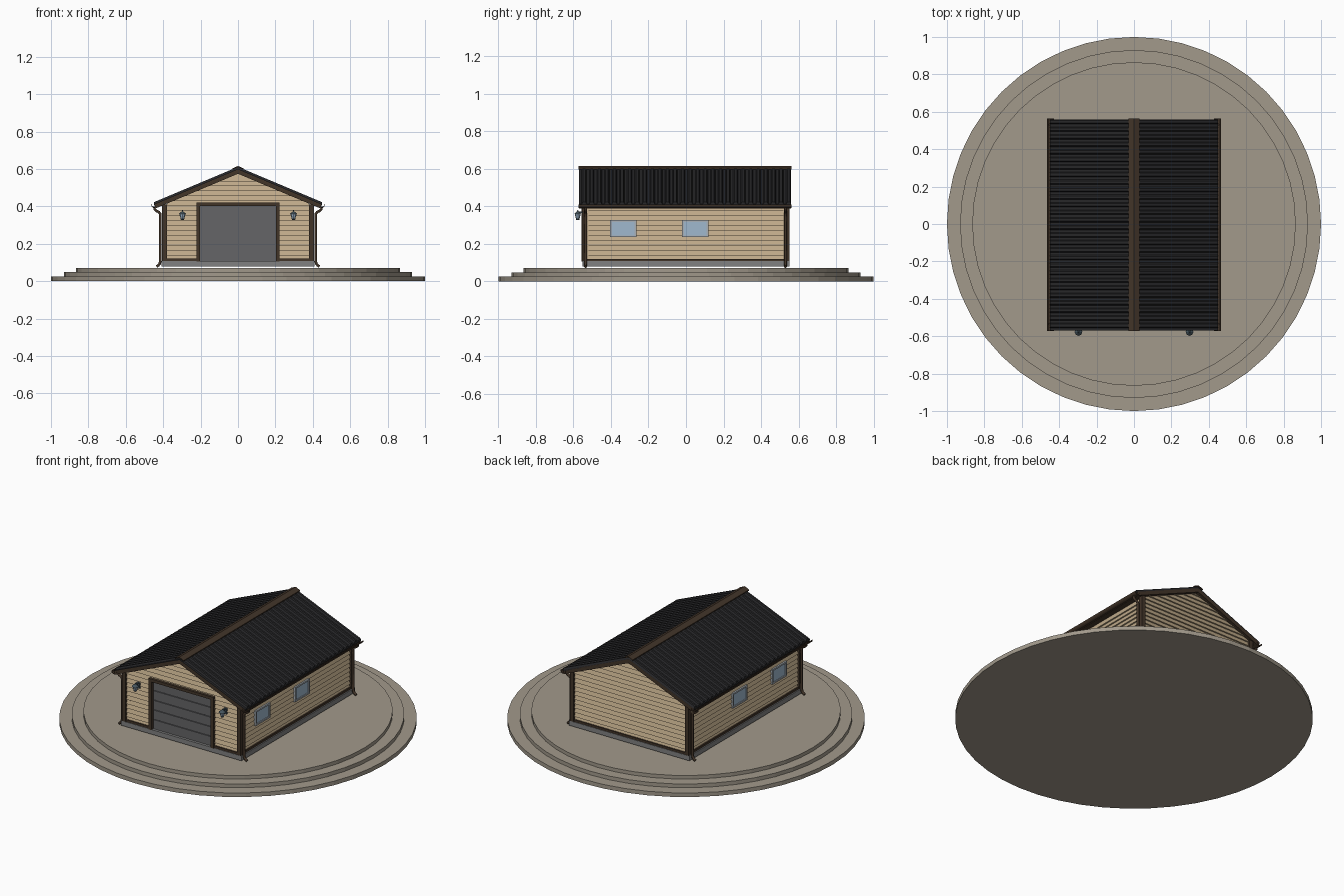
import bpy, bmesh, math
from mathutils import Matrix, Vector

if "Cube" in bpy.data.objects:
    bpy.data.objects.remove(bpy.data.objects["Cube"])


def material(name, r, g, b):
    m = bpy.data.materials.new(name)
    m.diffuse_color = (r, g, b, 1)
    m.use_nodes = True
    m.node_tree.nodes["Principled BSDF"].inputs["Base Color"].default_value = m.diffuse_color
    return m


STONE = material("stone", 0.36, 0.32, 0.26)
CONCRETE = material("concrete", 0.22, 0.22, 0.22)
SIDING = material("siding", 0.52, 0.40, 0.25)
BROWN = material("brown", 0.055, 0.035, 0.022)
BLACK = material("roof_black", 0.02, 0.02, 0.022)
DOOR = material("door_grey", 0.13, 0.13, 0.135)
FRAME = material("window_frame", 0.40, 0.44, 0.48)
GLASS = material("glass", 0.35, 0.48, 0.62)
LAMP = material("lamp_metal", 0.06, 0.09, 0.11)


def make(name, bm, mat, mirror=False):
    bmesh.ops.recalc_face_normals(bm, faces=bm.faces)
    me = bpy.data.meshes.new(name)
    bm.to_mesh(me)
    bm.free()
    me.materials.append(mat)
    ob = bpy.data.objects.new(name, me)
    bpy.context.collection.objects.link(ob)
    if mirror:
        md = ob.modifiers.new("mirror", "MIRROR")
        md.use_mirror_merge = False
    return ob


def loft(bm, a, b):
    va, vb = [bm.verts.new(p) for p in a], [bm.verts.new(p) for p in b]
    bm.faces.new(va)
    bm.faces.new(vb[::-1])
    for i in range(len(a)):
        j = (i + 1) % len(a)
        bm.faces.new((va[i], vb[i], vb[j], va[j]))


def add_box(bm, x0, x1, y0, y1, z0, z1):
    loft(bm, [(x0, y0, z0), (x1, y0, z0), (x1, y1, z0), (x0, y1, z0)],
         [(x0, y0, z1), (x1, y0, z1), (x1, y1, z1), (x0, y1, z1)])


def boxes(name, dims, mat, mirror=False):
    bm = bmesh.new()
    for d in dims:
        add_box(bm, *d)
    return make(name, bm, mat, mirror)


def extrude_y(name, pts, y0, y1, mat, mirror=False):
    bm = bmesh.new()
    loft(bm, [(x, y0, z) for x, z in pts], [(x, y1, z) for x, z in pts])
    return make(name, bm, mat, mirror)


def cone(bm, n, r0, r1, z0, z1, x=0, y=0):
    bmesh.ops.create_cone(bm, cap_ends=True, segments=n, radius1=r0, radius2=r1,
                          depth=z1 - z0, matrix=Matrix.Translation((x, y, (z0 + z1) / 2)))


# Stepped round plinth
for i, (r, z0, z1) in enumerate([(1.0, 0, 0.025), (0.93, 0.025, 0.048), (0.865, 0.048, 0.07)]):
    bm = bmesh.new()
    cone(bm, 48, r, r, z0, z1)
    make(f"plinth_step_{i + 1}", bm, STONE)

# Foundation slab and wall core
boxes("foundation", [(-0.41, 0.41, -0.553, 0.553, 0.078, 0.107)], CONCRETE)
SLOPE = 0.42
extrude_y("wall_core", [(-0.385, 0.105), (0.385, 0.105), (0.385, 0.41), (0, 0.575), (-0.385, 0.41)],
          -0.525, 0.525, SIDING)

# Clapboard siding on the long sides
PITCH = 0.0265
side = [(0.38, 0.11)]
for i in range(11):
    z = 0.11 + i * PITCH
    side += [(0.398, z), (0.389, z + PITCH)]
side.append((0.38, 0.11 + 11 * PITCH))
extrude_y("side_siding", side, -0.53, 0.53, SIDING, True)

# Clapboard siding on the gables, leaving the door opening free in front
for name, s, door in (("front_siding", -1, True), ("back_siding", 1, False)):
    bm = bmesh.new()
    z = 0.11
    while z < 0.57:
        zt = min(z + PITCH, 0.575)
        w0, w1 = (min(0.39, (0.58 - v) / SLOPE) for v in (z, zt))
        x = 0.205 if door and z < 0.39 else 0
        ys = (0.52 * s, 0.545 * s, 0.536 * s)
        zs = (z, z, zt)
        inner = [(x, y, q) for y, q in zip(ys, zs)] + [(x, ys[0], zt)]
        outer = [(w, y, q) for w, y, q in zip((w0, w0, w1), ys, zs)] + [(w1, ys[0], zt)]
        loft(bm, inner, outer)
        z += PITCH
    make(name, bm, SIDING, True)

# Corner boards and bottom trim
boxes("corner_boards", [(0.38, 0.405, min(s * 0.527, s * 0.552), max(s * 0.527, s * 0.552), 0.105, 0.41)
                        for s in (-1, 1)], BROWN, True)
boxes("bottom_trim", [(0.385, 0.403, -0.53, 0.53, 0.105, 0.12),
                      (0.21, 0.39, -0.55, -0.53, 0.105, 0.12),
                      (0, 0.39, 0.53, 0.55, 0.105, 0.12)], BROWN, True)

# Garage door with five sections and its frame
boxes("garage_door", [(-0.205, 0.205, -0.53, -0.52, 0.105, 0.405)] +
      [(-0.203, 0.203, -0.537, -0.529, 0.107 + i * 0.0596, 0.163 + i * 0.0596) for i in range(5)], DOOR)
boxes("door_frame", [(0.202, 0.222, -0.556, -0.52, 0.105, 0.42),
                     (0, 0.202, -0.556, -0.52, 0.402, 0.42)], BROWN, True)

# Side windows
frames, panes = [], []
for y0, y1 in ((-0.405, -0.265), (-0.02, 0.12)):
    z0, z1, t = 0.235, 0.327, 0.01
    frames += [(0.385, 0.406, y0, y1, z0, z0 + t), (0.385, 0.406, y0, y1, z1 - t, z1),
               (0.385, 0.406, y0, y0 + t, z0 + t, z1 - t), (0.385, 0.406, y1 - t, y1, z0 + t, z1 - t)]
    panes.append((0.385, 0.401, y0 + t, y1 - t, z0 + t, z1 - t))
boxes("window_frames", frames, FRAME, True)
boxes("window_panes", panes, GLASS, True)

# Roof deck with barge edges
Y0, Y1, EAVE = -0.57, 0.56, 0.443
deck = [(0, 0.574), (0, 0.598), (EAVE, 0.598 - SLOPE * EAVE), (EAVE, 0.574 - SLOPE * EAVE)]
extrude_y("roof_deck", deck, Y0, Y1, BROWN, True)

# Ribbed roof sheets
N = 28
P = (Y1 - Y0) / N
rib = [(Y0, 0.592)]
for i in range(N):
    y = Y0 + i * P
    rib += [(y, 0.600), (y + 0.35 * P, 0.600), (y + 0.5 * P, 0.611), (y + 0.85 * P, 0.611)]
rib += [(Y1, 0.600), (Y1, 0.592)]
bm = bmesh.new()
loft(bm, [(0, y, h) for y, h in rib], [(EAVE + 0.005, y, h - SLOPE * (EAVE + 0.005)) for y, h in rib])
make("roof_sheet", bm, BLACK, True)

# Ridge cap
extrude_y("ridge_cap", [(-0.03, 0.597), (0, 0.61), (0.03, 0.597), (0.03, 0.603), (0, 0.616), (-0.03, 0.603)],
          Y0 - 0.003, Y1 + 0.003, BROWN)

# Half-round gutters
arc = [math.pi + math.pi * i / 8 for i in range(9)]
cx, cz = 0.446, 0.409
gut = [(cx + 0.018 * math.cos(a), cz + 0.018 * math.sin(a)) for a in arc]
gut += [(cx + 0.014 * math.cos(a), cz + 0.014 * math.sin(a)) for a in reversed(arc)]
extrude_y("gutter", gut, Y0 - 0.003, Y1 + 0.003, BROWN, True)

# Downspouts
for sx in (-1, 1):
    for y in (-0.535, 0.53):
        cu = bpy.data.curves.new("downspout", "CURVE")
        cu.dimensions = "3D"
        cu.bevel_depth = 0.008
        cu.bevel_resolution = 1
        cu.use_fill_caps = True
        path = [(0.447, 0.4), (0.446, 0.384), (0.436, 0.375), (0.424, 0.37), (0.416, 0.36),
                (0.415, 0.34), (0.415, 0.11), (0.418, 0.095), (0.425, 0.085), (0.436, 0.078)]
        sp = cu.splines.new("POLY")
        sp.points.add(len(path) - 1)
        for p, (x, z) in zip(sp.points, path):
            p.co = (sx * x, y, z, 1)
        cu.materials.append(BROWN)
        ob = bpy.data.objects.new("downspout", cu)
        bpy.context.collection.objects.link(ob)
        bpy.ops.object.select_all(action="DESELECT")
        ob.select_set(True)
        bpy.context.view_layer.objects.active = ob
        bpy.ops.object.convert(target="MESH")

# Wall lanterns beside the door
LX, LY = 0.297, -0.577
bm = bmesh.new()
add_box(bm, LX - 0.01, LX + 0.01, -0.55, -0.54, 0.335, 0.37)
add_box(bm, LX - 0.004, LX + 0.004, LY, -0.545, 0.364, 0.371)
cone(bm, 8, 0.021, 0.005, 0.358, 0.372, LX, LY)
cone(bm, 8, 0.004, 0.002, 0.372, 0.38, LX, LY)
cone(bm, 8, 0.008, 0.011, 0.328, 0.335, LX, LY)
make("lantern_metal", bm, LAMP, True)
bm = bmesh.new()
cone(bm, 8, 0.010, 0.016, 0.335, 0.358, LX, LY)
make("lantern_glass", bm, GLASS, True)
